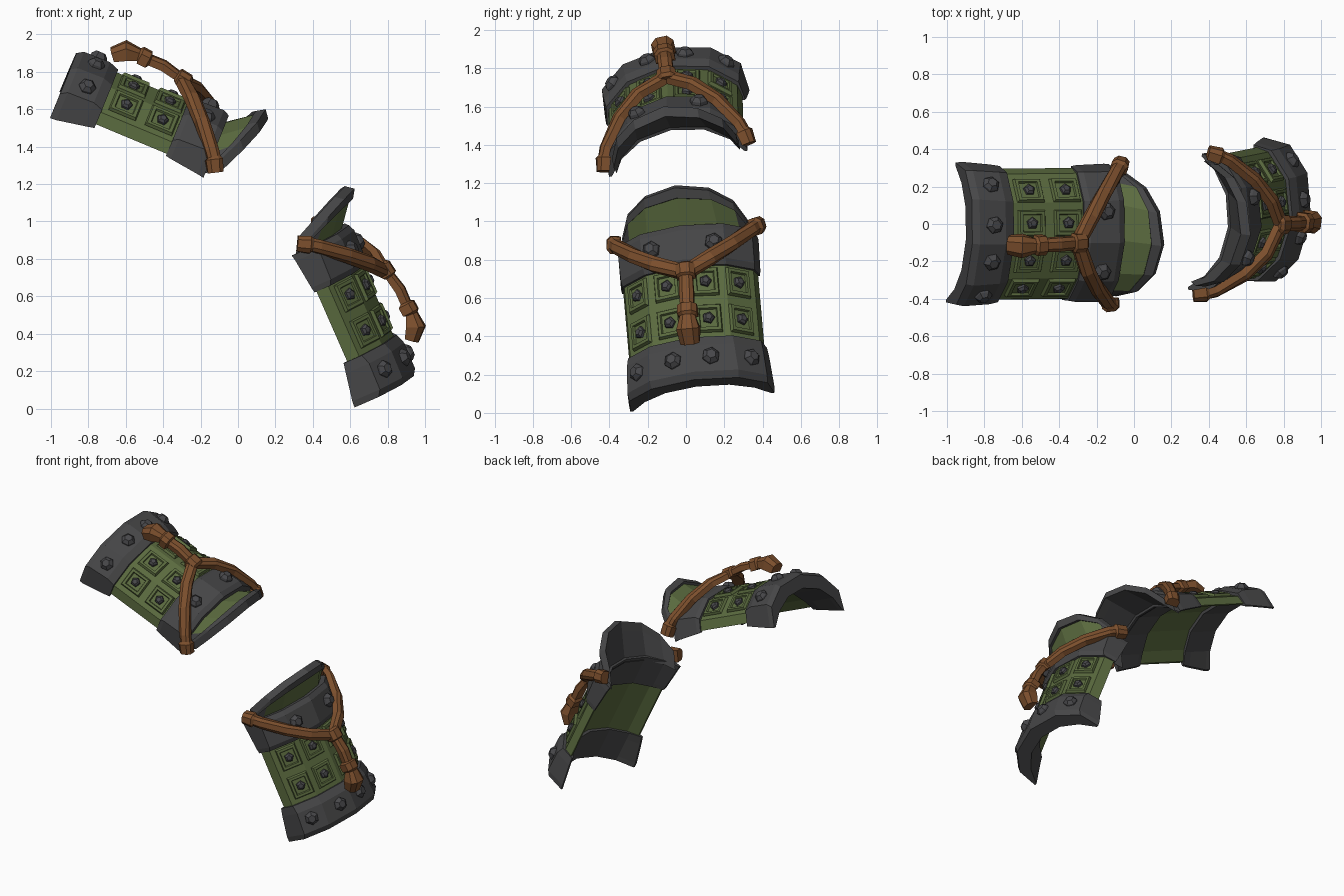
import bpy, bmesh, math
from mathutils import Vector, Matrix

if "Cube" in bpy.data.objects:
    bpy.data.objects.remove(bpy.data.objects["Cube"])


def material(name, rgb):
    m = bpy.data.materials.new(name)
    m.diffuse_color = (*rgb, 1)
    m.use_nodes = True
    m.node_tree.nodes["Principled BSDF"].inputs["Base Color"].default_value = m.diffuse_color
    return m


IRON = material("dark iron", (0.062, 0.062, 0.064))
STUD = material("stud iron", (0.064, 0.064, 0.069))
GREEN = material("green leather", (0.105, 0.148, 0.05))
BROWN = material("brown strap", (0.2, 0.078, 0.026))


def frame(origin, along, across):
    """Local axes: x along the plate, y across it, z outward."""
    u = Vector(along).normalized()
    v = Vector(across)
    v = (v - u * v.dot(u)).normalized()
    w = u.cross(v)
    if w.x < 0:
        w = -w
    m = Matrix((u, v, w)).transposed().to_4x4()
    m.translation = Vector(origin)
    return m


def finish(name, bm, frm, mats):
    bmesh.ops.transform(bm, matrix=frm, verts=bm.verts)
    bmesh.ops.recalc_face_normals(bm, faces=bm.faces)
    me = bpy.data.meshes.new(name)
    bm.to_mesh(me)
    bm.free()
    for m in mats:
        me.materials.append(m)
    ob = bpy.data.objects.new(name, me)
    bpy.context.collection.objects.link(ob)


def mirror(half):
    """Half arch of (s, v, h), edge to crown -> whole arch."""
    return half + [(s, -v, h) for s, v, h in half[-2::-1]]


def loft(name, rows, frm, mats, rule=lambda row, i: 0):
    """Closed arched plate; each row is (outer half, inner half)."""
    bm = bmesh.new()
    loops = [[bm.verts.new(p) for p in mirror(o) + mirror(i)[::-1]] for o, i in rows]
    n = len(loops[0])
    for r, (a, b) in enumerate(zip(loops, loops[1:])):
        for i in range(n):
            j = (i + 1) % n
            bm.faces.new((a[i], a[j], b[j], b[i])).material_index = rule(r, i)
    for lp in (loops[0], loops[-1]):
        for i in range(n // 2 - 1):
            bm.faces.new((lp[i], lp[i + 1], lp[n - 2 - i], lp[n - 1 - i]))
    finish(name, bm, frm, mats)


OUTER = [(.365, .04), (.35, .145), (.215, .262), (0, .31)]
INNER = [(.35, .03), (.29, .1), (.17, .18), (0, .212)]


def arch(s, edge, dv=0, dh=0, inner=0):
    """Row at length s: dv/dh swell the outside, edge sets the side height."""
    o = [(s, v + dv, h + dh) for v, h in OUTER]
    o[-1] = (s, 0, o[-1][2])
    i = [(s, v, h + inner) for v, h in INNER]
    o[0] = (s, o[0][1], edge)
    i[0] = (s, o[0][1] - .015, edge)
    return o, i


def surface(v, s, pts):
    """Matrix standing on the outside of an arch at (s, v)."""
    for (v1, h1), (v0, h0) in zip(pts, pts[1:]):
        if v0 <= abs(v) <= v1:
            h = h0 + (h1 - h0) * (abs(v) - v0) / (v1 - v0)
            n = Vector((0, (h0 - h1) * (1 if v > 0 else -1), v1 - v0)).normalized()
            y = n.cross(Vector((1, 0, 0)))
            m = Matrix((Vector((1, 0, 0)), y, n)).transposed().to_4x4()
            m.translation = (s, v, h)
            return m


def rings(bm, m, sides, levels, turn=0, stretch=1):
    """Stack of polygons (radius, height), closed on top."""
    prev = None
    for r, z in levels:
        cur = [bm.verts.new(m @ Vector((r * stretch * math.cos(turn + math.tau * k / sides),
                                        r * math.sin(turn + math.tau * k / sides), z)))
               for k in range(sides)]
        if prev:
            for k in range(sides):
                j = (k + 1) % sides
                bm.faces.new((prev[k], prev[j], cur[j], cur[k]))
        else:
            bm.faces.new(cur)
        prev = cur
    bm.faces.new(prev)


def strap(name, path, frm):
    """Flat sweep; path items are (s, v, h, half width, half thickness)."""
    bm = bmesh.new()
    pts = [Vector(p[:3]) for p in path]
    prev = None
    for k, p in enumerate(path):
        t = (pts[min(k + 1, len(pts) - 1)] - pts[max(k - 1, 0)]).normalized()
        out = Vector((0, p[1] - .01, p[2] + .05))
        out = (out - t * out.dot(t)).normalized()
        side = t.cross(out)
        a, b = p[3], p[4]
        cur = [bm.verts.new(pts[k] + side * x * a + out * y * b)
               for x, y in ((-1, -1), (-1, .4), (-.5, 1), (.5, 1), (1, .4), (1, -1))]
        if prev:
            for i in range(6):
                j = (i + 1) % 6
                bm.faces.new((prev[i], prev[j], cur[j], cur[i]))
        else:
            bm.faces.new(cur)
        prev = cur
    bm.faces.new(prev)
    finish(name, bm, frm, [BROWN])


def lerp(a, b, t, lift=0):
    return [tuple(p + (q - p) * t + d for p, q, d in zip(x, y, (-lift, 0, lift)))
            for x, y in zip(a, b)]


def guard(tag, frm):
    # Wide cuff, green shell and upper band
    loft(tag + "_cuff", [arch(-.005, .0, .016, -.005), arch(.03, .003, .02, .018),
                         arch(.18, .03, .01, .02), arch(.235, .04, .003, 0)], frm, [IRON])
    loft(tag + "_shell", [arch(.2, .06, -.008, -.017, .02),
                          arch(.68, .06, -.008, -.017, .02)], frm, [GREEN])
    loft(tag + "_band", [arch(.645, .05, 0, -.005), arch(.675, .045, .004, .012),
                         arch(.84, .025, .006, .018), arch(.875, .018, .004, .002)], frm, [IRON])

    # Flared tongue: green hollow with an iron rim and iron back
    base = [(.85, .335, .06), (.85, .295, .13), (.85, .19, .215), (.85, 0, .25)]
    tip = [(.93, .33, .13), (.99, .28, .26), (1.035, .17, .362), (1.052, 0, .412)]
    back0 = [(s, v * .98, h - .04) for s, v, h in base]
    back1 = [(s + .025, v, h - .035) for s, v, h in tip]
    rows = [(lerp(base, tip, t, l), lerp(back0, back1, t))
            for t, l in ((0, 0), (.76, 0), (.79, .012), (1, .008))]
    loft(tag + "_tongue", rows, frm, [IRON, GREEN],
         lambda r, i: 1 if r == 0 and 0 < i < 5 else 0)

    # Framed square tiles, each with a five-sided stud
    shell = [(v - .008, h - .017) for v, h in OUTER[:-1]] + [(0, .293)]
    tiles, studs = bmesh.new(), bmesh.new()
    for s in (.345, .555):
        for v in (-.262, -.1, .1, .262):
            m = surface(v, s, shell)
            rings(tiles, m, 4, [(.1, -.01), (.099, .004), (.09, .018), (.068, .018), (.062, .007)],
                  math.pi / 4, 1.12)
            rings(studs, m, 5, [(.034, 0), (.032, .02), (.018, .032)], .3)
    finish(tag + "_tiles", tiles, frm, [GREEN])

    # Larger studs on the cuff and band
    rim = [(v + .012, h + .018) for v, h in OUTER[:-1]] + [(0, .328)]
    for s, cols in ((.115, (-.3, -.1, .1, .3)), (.765, (-.165, .165))):
        for v in cols:
            rings(studs, surface(v, s, rim), 6, [(.049, -.01), (.046, .014), (.026, .034)], .2)
    finish(tag + "_studs", studs, frm, [STUD])

    # Two strap arms and the knotted tail
    arm = [(.655, .15, .36), (.75, .265, .285), (.86, .36, .175), (.885, .373, .145),
           (.89, .378, .135), (.925, .39, .075)]
    sizes = [(.04, .027), (.038, .027), (.036, .026), (.035, .025), (.046, .036), (.042, .032)]
    for side, d in (("left", -1), ("right", 1)):
        pts = [(.57, .015, .395, .038, .026)]
        pts += [(s, v * d, h) + z for (s, v, h), z in zip(arm, sizes)]
        strap(f"{tag}_{side}_strap", pts, frm)
    strap(tag + "_tail_strap", [(.615, .017, .39, .036, .024), (.605, .017, .395, .05, .036),
                                (.545, .016, .405, .05, .036), (.535, .016, .405, .036, .024),
                                (.45, .015, .425, .038, .027), (.375, .012, .425, .036, .026),
                                (.365, .012, .425, .052, .042), (.315, .01, .43, .052, .042),
                                (.305, .01, .43, .04, .03), (.235, .006, .425, .06, .048),
                                (.175, .005, .375, .05, .035)], frm)


guard("upper_guard", frame((-.975, -.045, 1.622), (.923, .01, -.385), (.08, .98, .18)))
guard("lower_guard", frame((.66, .085, .06), (-.402, -.08, .915), (.09, .98, .157)))
